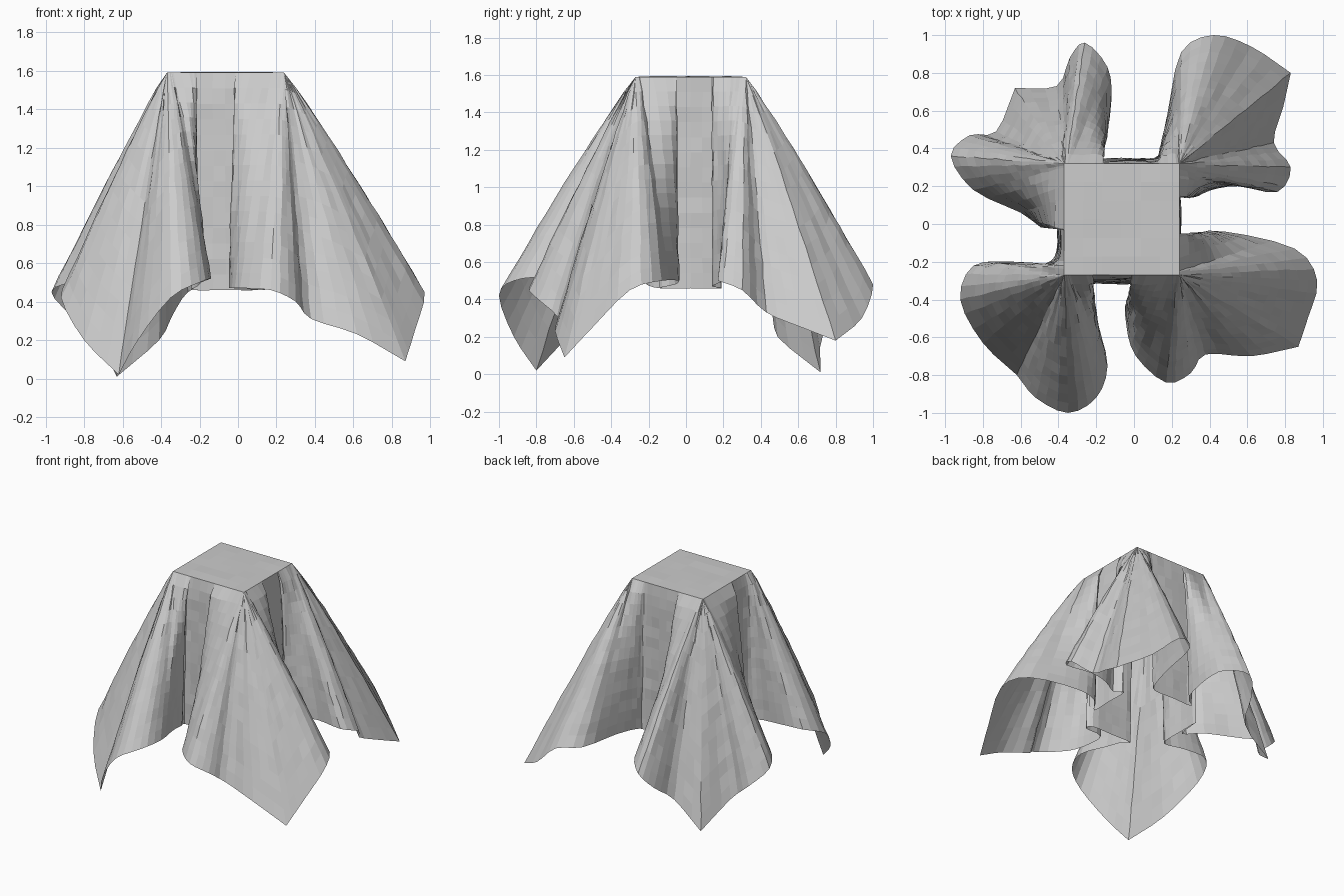
import bpy
import bmesh
import math
import random
from mathutils import Vector

random.seed(4)

cube = bpy.data.objects.get("Cube")
if cube:
    bpy.data.objects.remove(cube, do_unlink=True)

# Cloth colour
cloth = bpy.data.materials.new("light_grey_cloth")
cloth.use_nodes = True
cloth.diffuse_color = (0.6, 0.6, 0.6, 1)
cloth.node_tree.nodes["Principled BSDF"].inputs["Base Color"].default_value = cloth.diffuse_color

# Flat square top that carries the cloth
LEFT, RIGHT, FRONT, BACK, TOP = -0.37, 0.24, -0.27, 0.32, 1.59
ROWS, STEPS, TOP_CELLS = 14, 3, 6
FLAP_Z = 0.46
CORNER_Z = 0.19  # only the four cloth corners hang lower than this


def flap(start, end):
    """Three hem points of the flap hanging straight below one top edge."""
    a, b = Vector((*start, FLAP_Z)), Vector((*end, FLAP_Z))
    return [a.lerp(b, t) for t in (0.22, 0.5, 0.78)]


def lobe(*points):
    """Hem points of one corner fold."""
    return [Vector(p) for p in points]


def smooth_loop(points, steps):
    """Closed curve through all the points, kept sharp at the cloth corners."""
    result = []
    n = len(points)
    for i in range(n):
        p, q, r, s = (points[(i + k) % n] for k in (-1, 0, 1, 2))
        if q.z < CORNER_Z:
            p = 2 * q - r
        if r.z < CORNER_Z:
            s = 2 * r - q
        for step in range(steps):
            t = step / steps
            result.append(q + 0.5 * t * (r - p
                          + t * (2 * p - 5 * q + 4 * r - s
                                 + t * (3 * (q - r) + s - p))))
    return result


def clamp(value, low, high):
    return max(low, min(high, value))


def top_anchor(point):
    """Place on the top edge a hem point falls from, and its pull to the corner."""
    x, y = clamp(point.x, LEFT, RIGHT), clamp(point.y, FRONT, BACK)
    reach = math.hypot(point.x - x, point.y - y)
    pull = clamp((reach - 0.1) / 0.45, 0, 0.88)
    corner = Vector((LEFT if point.x < (LEFT + RIGHT) / 2 else RIGHT,
                     FRONT if point.y < (FRONT + BACK) / 2 else BACK, TOP))
    return Vector((x, y, TOP)).lerp(corner, pull), pull


# Lower hem, running round from the front flap
hem = flap((LEFT, -0.32), (RIGHT, -0.32))
hem += lobe((0.13, -0.37, 0.46), (-0.03, -0.4, 0.47), (-0.04, -0.54, 0.47),
            (0.01, -0.7, 0.47), (0.17, -0.84, 0.46), (0.3, -0.79, 0.4),
            (0.38, -0.69, 0.31), (0.62, -0.7, 0.23), (0.87, -0.65, 0.09),
            (0.92, -0.5, 0.25), (0.97, -0.3, 0.45), (0.85, -0.13, 0.5),
            (0.48, -0.04, 0.5), (0.31, -0.06, 0.48))
hem += flap((0.25, FRONT), (0.25, BACK))
hem += lobe((0.31, 0.14, 0.47), (0.41, 0.18, 0.49), (0.55, 0.2, 0.5),
            (0.76, 0.17, 0.5), (0.83, 0.3, 0.45), (0.74, 0.43, 0.33),
            (0.79, 0.62, 0.25), (0.83, 0.8, 0.18), (0.62, 0.94, 0.3),
            (0.42, 1, 0.48), (0.25, 0.91, 0.5), (0.18, 0.6, 0.5),
            (0.14, 0.41, 0.48))
hem += flap((RIGHT, 0.35), (LEFT, 0.35))
hem += lobe((-0.16, 0.41, 0.48), (-0.12, 0.65, 0.5), (-0.14, 0.83, 0.5),
            (-0.26, 0.96, 0.45), (-0.34, 0.88, 0.33), (-0.41, 0.73, 0.2),
            (-0.63, 0.72, 0.01), (-0.73, 0.49, 0.2), (-0.87, 0.47, 0.33),
            (-0.97, 0.36, 0.45), (-0.85, 0.18, 0.5), (-0.6, 0.06, 0.5),
            (-0.46, -0.02, 0.48))
hem += flap((-0.41, BACK), (-0.41, FRONT))
hem += lobe((-0.47, -0.21, 0.48), (-0.65, -0.2, 0.5), (-0.85, -0.22, 0.5),
            (-0.92, -0.4, 0.42), (-0.8, -0.63, 0.2), (-0.62, -0.8, 0.02),
            (-0.52, -0.92, 0.2), (-0.35, -1, 0.42), (-0.2, -0.92, 0.5),
            (-0.14, -0.75, 0.52), (-0.19, -0.53, 0.5), (-0.21, -0.39, 0.48))
hem = smooth_loop(hem, STEPS)

bm = bmesh.new()

# Draped sides: rows of cloth from the top edge down to the hem
rows = []
for row in range(ROWS + 1):
    t = row / ROWS
    wobble = 0.004 if 0 < row < ROWS else 0
    ring = []
    for point in hem:
        anchor, pull = top_anchor(point)
        # Flaps bend over the edge quickly, corner folds slope evenly
        place = anchor.lerp(point, t ** (0.4 + 0.6 * pull))
        place.z = TOP + (point.z - TOP) * t
        place.x += random.uniform(-wobble, wobble)
        place.y += random.uniform(-wobble, wobble)
        ring.append(bm.verts.new(place))
    rows.append(ring)
for upper, lower in zip(rows, rows[1:]):
    for i in range(len(hem)):
        bm.faces.new((upper[i - 1], lower[i - 1], lower[i], upper[i]))

# Nearly flat top, slightly uneven between its edges
grid = []
for i in range(TOP_CELLS + 1):
    u = i / TOP_CELLS
    line = []
    for j in range(TOP_CELLS + 1):
        v = j / TOP_CELLS
        edge = i in (0, TOP_CELLS) or j in (0, TOP_CELLS)
        z = TOP + (0 if edge else random.uniform(0, 0.005))
        line.append(bm.verts.new((LEFT + u * (RIGHT - LEFT), FRONT + v * (BACK - FRONT), z)))
    grid.append(line)
for a, b in zip(grid, grid[1:]):
    for j in range(TOP_CELLS):
        bm.faces.new((a[j], b[j], b[j + 1], a[j + 1]))

bmesh.ops.remove_doubles(bm, verts=bm.verts, dist=0.0005)

mesh = bpy.data.meshes.new("draped_cloth")
bm.to_mesh(mesh)
bm.free()
mesh.materials.append(cloth)
bpy.context.collection.objects.link(bpy.data.objects.new("draped_cloth", mesh))
